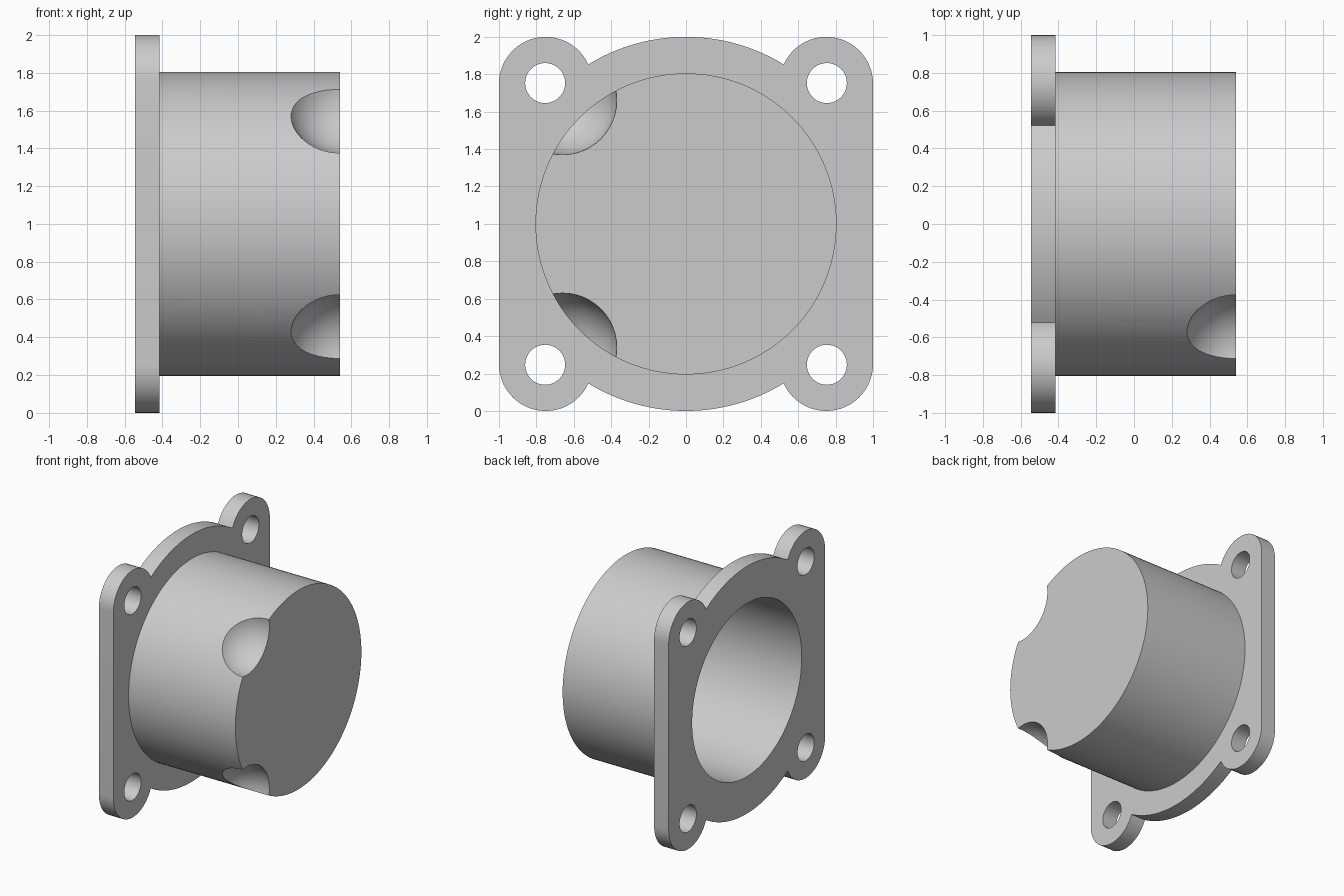
import bpy, bmesh, math
from mathutils import Vector

if "Cube" in bpy.data.objects:
    bpy.data.objects.remove(bpy.data.objects["Cube"])

CZ = 1.0                              # height of the bore axis
X_BACK, X_STEP, X_END = -0.545, -0.415, 0.54
X_FLOOR = 0.33                        # blind end of the bore

grey = bpy.data.materials.new("light_grey")
grey.diffuse_color = (0.6, 0.6, 0.6, 1)
grey.use_nodes = True
grey.node_tree.nodes["Principled BSDF"].inputs["Base Color"].default_value = grey.diffuse_color


def arc(cy, cz, r, a0, a1, n):
    """Points of an arc in the y/z plane, angles in degrees."""
    angles = [math.radians(a0 + (a1 - a0) * i / n) for i in range(n + 1)]
    return [(cy + r * math.cos(a), cz + r * math.sin(a)) for a in angles]


def circle(cy, cz, r, n):
    return arc(cy, cz, r, 0, 360, n)[:-1]


def add_object(name, bm):
    bmesh.ops.recalc_face_normals(bm, faces=bm.faces)
    me = bpy.data.meshes.new(name)
    bm.to_mesh(me)
    bm.free()
    me.materials.append(grey)
    ob = bpy.data.objects.new(name, me)
    bpy.context.collection.objects.link(ob)
    return ob


def prism(name, outline, x0, x1):
    """Extrude a y/z outline along x."""
    bm = bmesh.new()
    face = bm.faces.new([bm.verts.new((x0, y, z + CZ)) for y, z in outline])
    ext = bmesh.ops.extrude_face_region(bm, geom=[face])["geom"]
    bmesh.ops.translate(bm, vec=(x1 - x0, 0, 0),
                        verts=[v for v in ext if isinstance(v, bmesh.types.BMVert)])
    return add_object(name, bm)


def ball(name, centre, r):
    bm = bmesh.new()
    bmesh.ops.create_uvsphere(bm, u_segments=48, v_segments=24, radius=r)
    bmesh.ops.translate(bm, vec=Vector(centre), verts=bm.verts)
    return add_object(name, bm)


def combine(target, tool, operation):
    """Apply a boolean and discard the tool."""
    bpy.context.view_layer.objects.active = target
    mod = target.modifiers.new(operation.lower(), 'BOOLEAN')
    mod.operation, mod.object, mod.solver = operation, tool, 'EXACT'
    tool.hide_render = True
    bpy.ops.object.modifier_apply(modifier=mod.name)
    bpy.data.objects.remove(tool, do_unlink=True)


# Flange outline: unit disc top and bottom, a rounded ear at each corner
EAR, EAR_R = 0.75, 0.25
d = EAR * math.sqrt(2)
half = math.degrees(math.acos((1 + d * d - EAR_R ** 2) / (2 * d)))
a_in = 45 + half                      # where the disc meets the ear
ear_end = math.degrees(math.atan2(math.sin(math.radians(a_in)) - EAR,
                                  math.cos(math.radians(a_in)) - EAR))
right_ear = arc(EAR, EAR, EAR_R, 0, ear_end, 24)
crown = arc(0, 0, 1, a_in, 180 - a_in, 28)[1:-1]
left_ear = [(-y, z) for y, z in reversed(right_ear)]
upper = right_ear + crown + left_ear
outline = upper + [(-y, -z) for y, z in upper]
housing = prism("flanged_housing", outline, X_BACK, X_STEP)

# Round body, then the blind bore from the flange side
combine(housing, prism("body", circle(0, 0, 0.805, 128), -0.48, X_END), 'UNION')
combine(housing, prism("bore", circle(0, 0, 0.70, 128), -0.7, X_FLOOR), 'DIFFERENCE')

# Four bolt holes
for sy in (-1, 1):
    for sz in (-1, 1):
        hole = prism("bolt_hole", circle(sy * 0.753, sz * 0.753, 0.107, 40), -0.7, -0.3)
        combine(housing, hole, 'DIFFERENCE')

# Two spherical scoops on the front side of the closed end
for sz in (-1, 1):
    combine(housing, ball("scoop", (X_END, -0.66, CZ + sz * 0.66), 0.29), 'DIFFERENCE')

# Smooth curved walls, keep the rims sharp
bpy.ops.object.select_all(action='DESELECT')
housing.select_set(True)
bpy.context.view_layer.objects.active = housing
bpy.ops.object.shade_smooth_by_angle(angle=math.radians(30))
